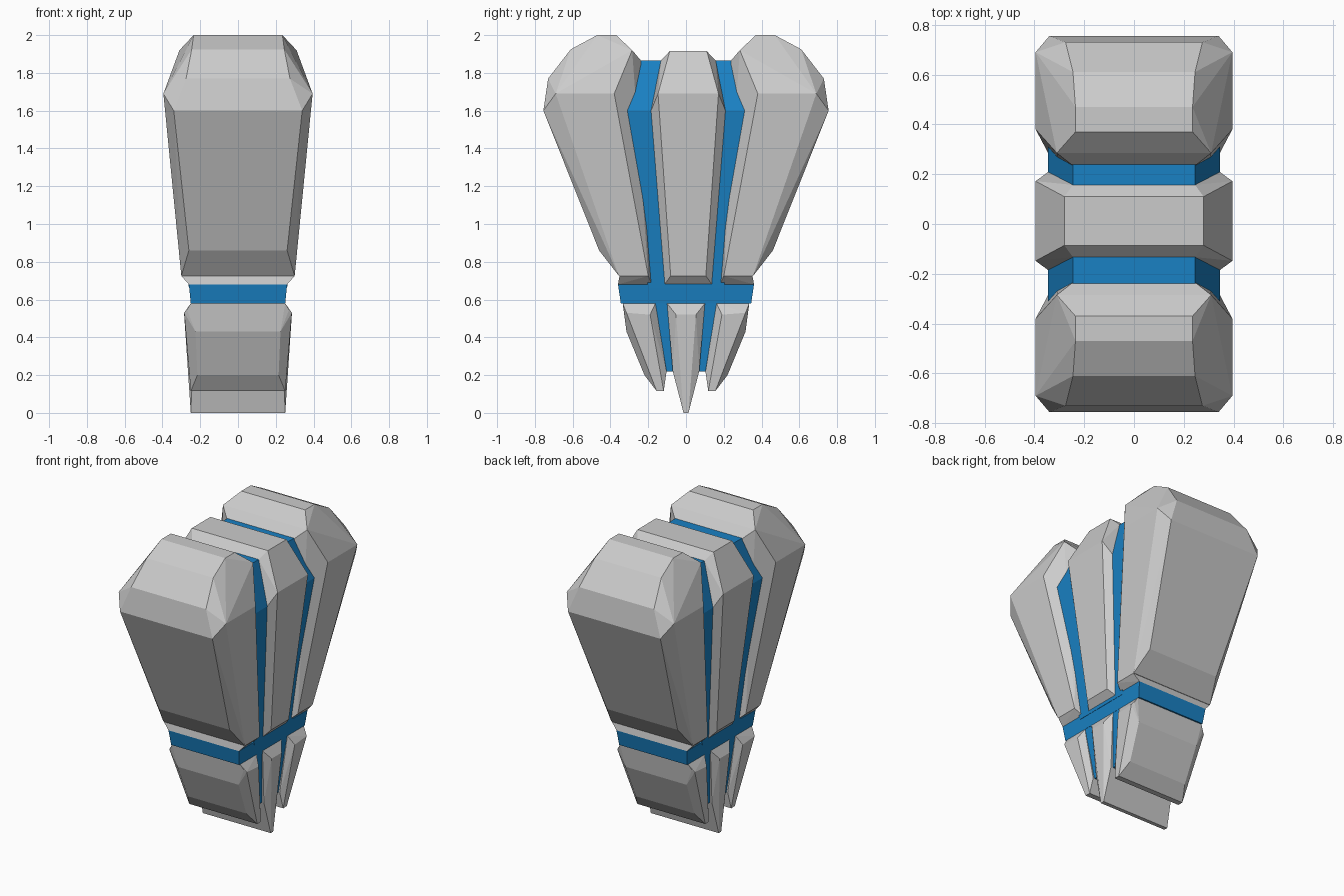
import bpy, bmesh
from math import radians

if "Cube" in bpy.data.objects:
    bpy.data.objects.remove(bpy.data.objects["Cube"])


def hull(name, points, both_sides=False, flip=1, shift=0.0, material=None):
    """Faceted convex block, mirrored in x (and in y when both_sides)."""
    bm = bmesh.new()
    for x, y, z in points:
        for sx in (-1, 1):
            for sy in ((-1, 1) if both_sides else (flip,)):
                bm.verts.new((sx * x, sy * y + shift, z))
    res = bmesh.ops.convex_hull(bm, input=bm.verts[:])
    junk = {g for g in res["geom_interior"] + res["geom_unused"]
            if isinstance(g, bmesh.types.BMVert)}
    bmesh.ops.delete(bm, geom=list(junk), context='VERTS')
    bmesh.ops.dissolve_limit(bm, angle_limit=radians(2),
                             verts=bm.verts[:], edges=bm.edges[:])
    bmesh.ops.recalc_face_normals(bm, faces=bm.faces[:])
    mesh = bpy.data.meshes.new(name)
    bm.to_mesh(mesh)
    bm.free()
    obj = bpy.data.objects.new(name, mesh)
    bpy.context.collection.objects.link(obj)
    if material:
        mesh.materials.append(material)
    return obj


blue = bpy.data.materials.new("blue")
blue.diffuse_color = (0.01, 0.22, 0.55, 1)
blue.use_nodes = True
blue.node_tree.nodes["Principled BSDF"].inputs["Base Color"].default_value = blue.diffuse_color

# Outer lobes, their collars and outer lower claws, at front and back
outer_lobe = [
    (.34, .755, 1.6), (.275, .73, 1.77), (.245, .61, 1.925), (.235, .47, 2), (.235, .37, 2),
    (.31, .285, 1.92), (.395, .69, 1.69), (.395, .38, 1.69),
    (.25, .238, 1.865), (.345, .322, 1.6),
    (.26, .46, .86), (.30, .355, .725), (.30, .20, .725), (.25, .18, .68)]
collar = [(.30, .352, .725), (.30, .20, .725), (.26, .36, .68), (.25, .18, .68)]
outer_claw = [
    (.25, .335, .58), (.27, .325, .545), (.225, .315, .43),
    (.285, .315, .53), (.285, .19, .52), (.25, .162, .58),
    (.235, .103, .22), (.25, .118, .115), (.25, .155, .115), (.215, .22, .2)]
for side, s in (("front", -1), ("back", 1)):
    hull(side + "_upper_lobe", outer_lobe, flip=s)
    hull(side + "_collar", collar, flip=s)
    hull(side + "_lower_claw", outer_claw, flip=s)

# Middle lobe and middle claw
hull("middle_upper_lobe", [
    (.28, .098, 1.915), (.395, .16, 1.69), (.245, .145, 1.865), (.345, .197, 1.6),
    (.30, .093, .725), (.26, .126, .68)], both_sides=True, shift=.012)
hull("middle_lower_claw", [
    (.25, .10, .58), (.285, .053, .52), (.24, .07, .22), (.25, .013, 0)], both_sides=True)

# Blue core showing in the grooves, with a belt around the waist
hull("upper_core", [(.245, .26, 1.865), (.345, .36, 1.6), (.26, .20, .66)],
     both_sides=True, material=blue)
hull("belt", [(.26, .36, .68), (.25, .345, .58)], both_sides=True, material=blue)
hull("lower_core", [(.25, .18, .60), (.225, .11, .22)], both_sides=True, material=blue)
